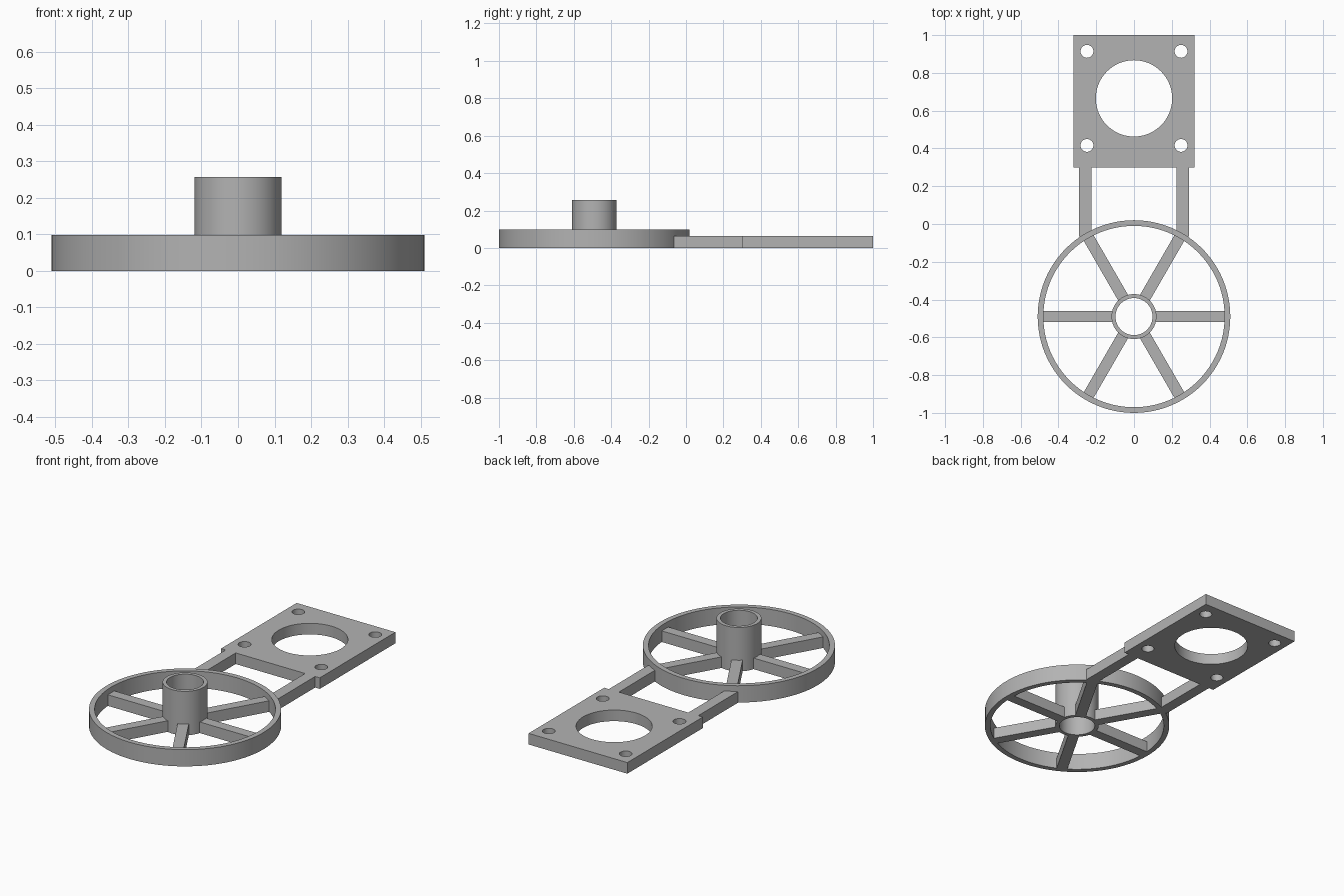
import bpy, bmesh
from math import cos, sin, pi
from mathutils import Matrix, Vector

cube = bpy.data.objects.get("Cube")
if cube:
    bpy.data.objects.remove(cube, do_unlink=True)

GREY = (0.45, 0.45, 0.45, 1)
grey = bpy.data.materials.new("plain grey")
grey.use_nodes = True
grey.diffuse_color = GREY
grey.node_tree.nodes["Principled BSDF"].inputs["Base Color"].default_value = GREY

WHEEL_Y = -0.49      # wheel axis
HOLE_Y = 0.665       # middle of the mounting holes
THICK = 0.065        # plate, arms and spokes


def finish(name, bm, smooth=False):
    bmesh.ops.recalc_face_normals(bm, faces=bm.faces)
    mesh = bpy.data.meshes.new(name)
    bm.to_mesh(mesh)
    bm.free()
    mesh.materials.append(grey)
    obj = bpy.data.objects.new(name, mesh)
    bpy.context.collection.objects.link(obj)
    if smooth:
        bpy.ops.object.select_all(action="DESELECT")
        obj.select_set(True)
        bpy.context.view_layer.objects.active = obj
        bpy.ops.object.shade_smooth_by_angle(angle=pi / 6)
    return obj


def box(name, low, high, turn=Matrix()):
    low, high = Vector(low), Vector(high)
    bm = bmesh.new()
    fit = Matrix.Translation((low + high) / 2) @ Matrix.Diagonal((*(high - low), 1))
    bmesh.ops.create_cube(bm, size=1, matrix=turn @ fit)
    return finish(name, bm)


def tube(name, outer, inner, height, segments=96):
    bm = bmesh.new()
    profile = [(outer, 0), (outer, height), (inner, height), (inner, 0)]
    rings = [[bm.verts.new((r * cos(2 * pi * i / segments),
                            WHEEL_Y + r * sin(2 * pi * i / segments), z))
              for i in range(segments)] for r, z in profile]
    for a, b in zip(rings, rings[1:] + rings[:1]):
        for i in range(segments):
            j = (i + 1) % segments
            bm.faces.new((a[i], a[j], b[j], b[i]))
    return finish(name, bm, True)


# Wheel: rim, tall hollow hub and six spokes
tube("wheel_rim", 0.51, 0.48, 0.098)
tube("wheel_hub", 0.119, 0.098, 0.257)
for k in range(6):
    turn = Matrix.Translation((0, WHEEL_Y, 0)) @ Matrix.Rotation(k * pi / 3, 4, "Z")
    box(f"spoke_{k + 1}", (0.11, -0.03, 0), (0.49, 0.03, THICK), turn)

# Arms joining the wheel to the plate
box("left_arm", (0.225, -0.065, 0), (0.29, 0.3, THICK))
box("right_arm", (-0.29, -0.065, 0), (-0.225, 0.3, THICK))

# Mounting plate with a large opening and four screw holes
plate = box("mounting_plate", (-0.32, 0.3, 0), (0.32, 1, THICK))
cutter_bm = bmesh.new()
holes = [(0, 0, 0.202, 96)]
holes += [(sx * 0.249, sy * 0.249, 0.034, 32) for sx in (-1, 1) for sy in (-1, 1)]
for x, y, radius, segments in holes:
    bmesh.ops.create_cone(cutter_bm, cap_ends=True, segments=segments, radius1=radius,
                          radius2=radius, depth=1,
                          matrix=Matrix.Translation((x, HOLE_Y + y, 0)))
cutter = finish("hole_cutter", cutter_bm)
cutter.hide_render = True

cut = plate.modifiers.new("holes", "BOOLEAN")
cut.operation, cut.object, cut.solver = "DIFFERENCE", cutter, "EXACT"
bpy.ops.object.select_all(action="DESELECT")
plate.select_set(True)
bpy.context.view_layer.objects.active = plate
bpy.ops.object.modifier_apply(modifier=cut.name)
bpy.data.objects.remove(cutter, do_unlink=True)
bpy.ops.object.shade_smooth_by_angle(angle=pi / 6)
